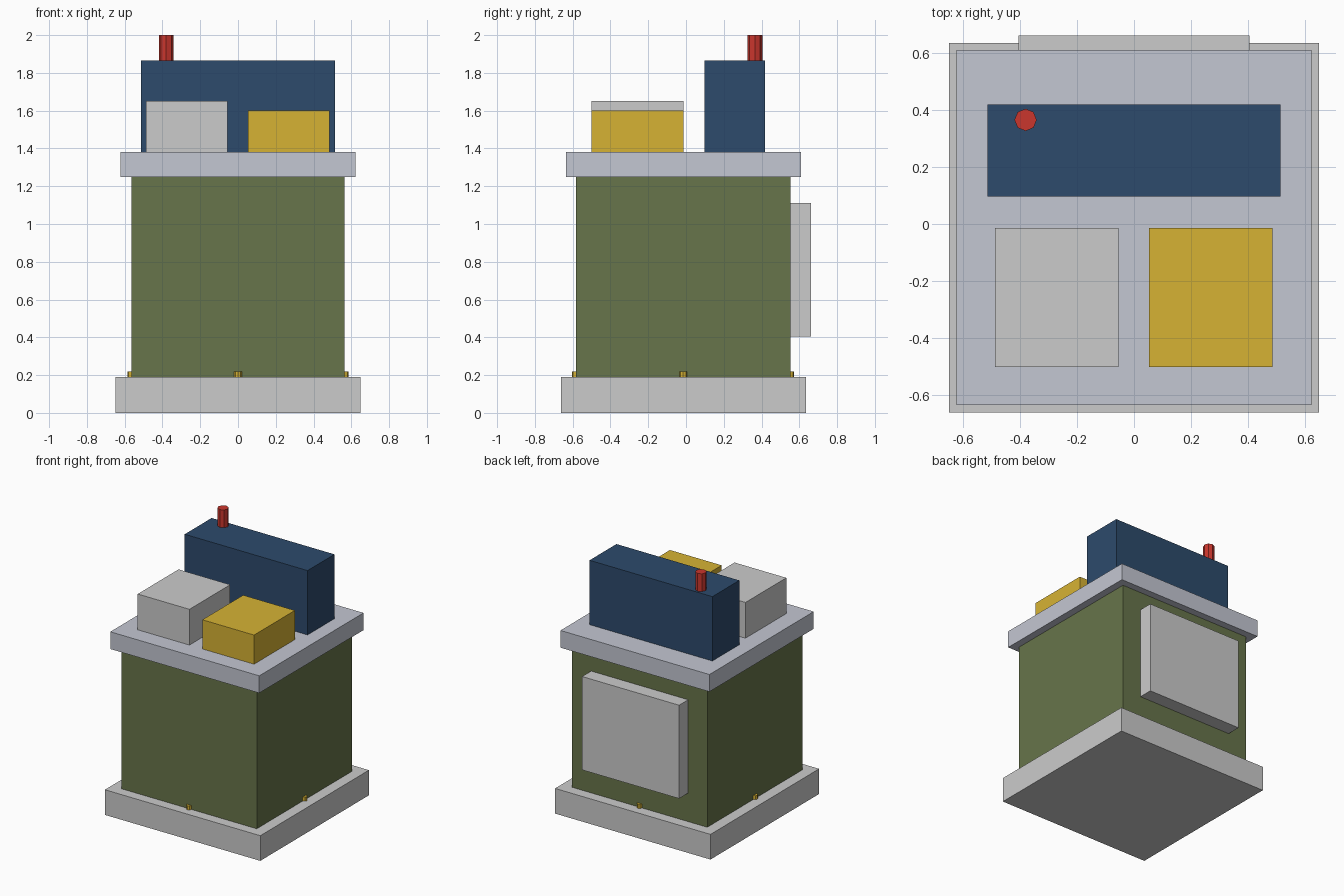
import bpy
import math

if "Cube" in bpy.data.objects:
    bpy.data.objects.remove(bpy.data.objects["Cube"])


def material(name, rgb):
    m = bpy.data.materials.new(name)
    m.diffuse_color = (*rgb, 1)
    m.use_nodes = True
    m.node_tree.nodes["Principled BSDF"].inputs["Base Color"].default_value = m.diffuse_color
    return m


def box(name, x, y, z, mat=None):
    spans = (x, y, z)
    bpy.ops.mesh.primitive_cube_add(size=1, location=[(a + b) / 2 for a, b in spans])
    ob = bpy.context.object
    ob.name = name
    ob.scale = [b - a for a, b in spans]
    bpy.ops.object.transform_apply(location=False, rotation=False, scale=True)
    if mat:
        ob.data.materials.append(mat)
    return ob


def rod(name, x, y, z0, z1, radius, mat):
    bpy.ops.mesh.primitive_cylinder_add(vertices=8, radius=radius, depth=z1 - z0,
                                        location=(x, y, (z0 + z1) / 2))
    ob = bpy.context.object
    ob.name = name
    ob.data.materials.append(mat)
    return ob


green = material("olive_paint", (0.137, 0.177, 0.069))
blue = material("navy_paint", (0.026, 0.069, 0.15))
yellow = material("yellow_paint", (0.677, 0.448, 0.034))
red = material("red_paint", (0.592, 0.037, 0.026))
steel = material("pale_steel", (0.55, 0.57, 0.646))

# Cabinet: plinth, body, lid and rear panel
box("plinth", (-0.649, 0.649), (-0.661, 0.635), (0, 0.19))
box("cabinet_body", (-0.565, 0.565), (-0.583, 0.553), (0.19, 1.25), green)
box("lid", (-0.622, 0.622), (-0.635, 0.609), (1.25, 1.38), steel)
box("rear_panel", (-0.405, 0.405), (0.553, 0.661), (0.405, 1.11))

# Units standing on the lid
box("tall_unit", (-0.513, 0.513), (0.097, 0.418), (1.38, 1.866), blue)
box("grey_unit", (-0.487, -0.055), (-0.501, -0.014), (1.38, 1.65))
box("yellow_unit", (0.053, 0.485), (-0.501, -0.014), (1.38, 1.60), yellow)
rod("top_post", -0.38, 0.365, 1.866, 2.0, 0.039, red)

# Anchor bolts, one in the middle of each side, half sunk in the body
for i, side in enumerate(("right", "back", "left", "front")):
    a = i * math.pi / 2
    rod("anchor_bolt_" + side, 0.565 * math.cos(a), -0.015 + 0.568 * math.sin(a),
        0.19, 0.22, 0.02, yellow)
